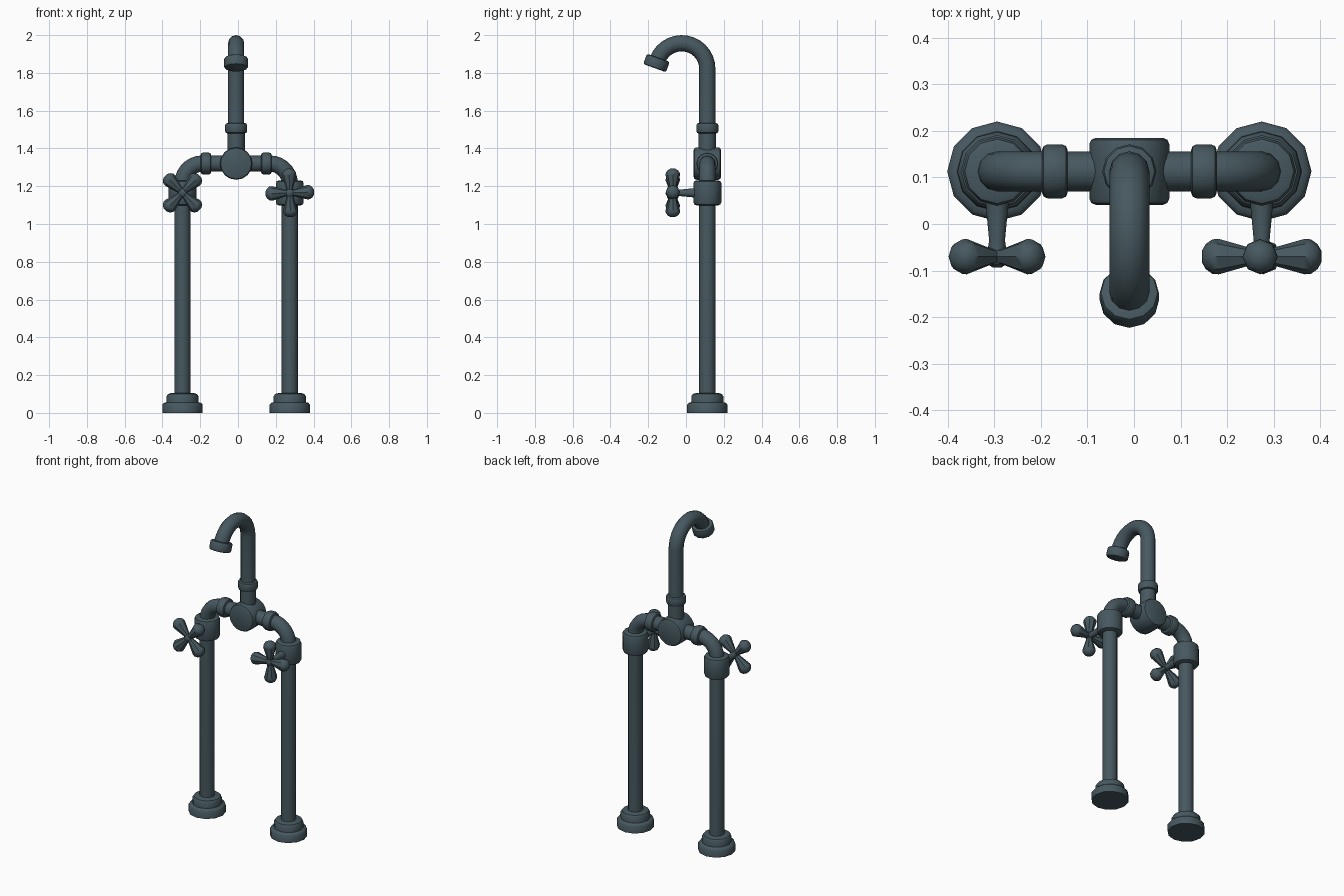
import bpy, bmesh, math
from mathutils import Vector as V

if "Cube" in bpy.data.objects:
    bpy.data.objects.remove(bpy.data.objects["Cube"])

mat = bpy.data.materials.new("dark_slate_metal")
mat.diffuse_color = (0.062, 0.098, 0.114, 1)
mat.use_nodes = True
mat.node_tree.nodes["Principled BSDF"].inputs["Base Color"].default_value = mat.diffuse_color

CX, CY = -0.01, 0.113      # centre of the tap body
LEG = 0.284                # leg offset from the centre
ARM_Z = 1.32               # height of the cross pipe
R = 0.043                  # pipe radius
X, Y, Z = V((1, 0, 0)), V((0, 1, 0)), V((0, 0, 1))


def sweep(name, pts, radii, tans, side, n=12):
    """Closed round tube through pts; tans are directions, side is a fixed perpendicular."""
    bm = bmesh.new()
    rings = []
    for p, r, t in zip(pts, radii, tans):
        up = t.cross(side).normalized()
        rings.append([bm.verts.new(p + r * (math.cos(a) * side + math.sin(a) * up))
                      for a in (2 * math.pi * i / n for i in range(n))])
    for a, b in zip(rings, rings[1:]):
        for i in range(n):
            j = (i + 1) % n
            bm.faces.new((a[i], a[j], b[j], b[i]))
    bm.faces.new(rings[0])
    bm.faces.new(rings[-1])
    bmesh.ops.recalc_face_normals(bm, faces=bm.faces)
    me = bpy.data.meshes.new(name)
    bm.to_mesh(me)
    bm.free()
    me.materials.append(mat)
    ob = bpy.data.objects.new(name, me)
    bpy.context.collection.objects.link(ob)
    bpy.ops.object.select_all(action='DESELECT')
    ob.select_set(True)
    bpy.context.view_layer.objects.active = ob
    bpy.ops.object.shade_smooth_by_angle(angle=math.radians(40))
    return ob


def lathe(name, origin, axis, side, profile, n=12):
    """Turned part: profile is (distance along axis, radius)."""
    return sweep(name, [origin + axis * d for d, _ in profile],
                 [r for _, r in profile], [axis] * len(profile), side, n)


def collar(name, centre, axis, side, length, r, bevel, n=12):
    h = length / 2
    b = bevel
    return lathe(name, centre, axis, side,
                 [(-h, r - b), (-h + b * .3, r - b * .3), (-h + b, r),
                  (h - b, r), (h - b * .3, r - b * .3), (h, r - b)], n)


body = V((CX, CY, ARM_Z))

for s, label in ((-1, "left"), (1, "right")):
    foot = V((CX + s * LEG, CY, 0))
    # stepped floor flange
    lathe(label + "_flange", foot, Z, X,
          [(0, .107), (.043, .107), (.053, .099), (.056, .086), (.062, .085),
           (.088, .085), (.100, .077), (.105, .06)])
    # leg with elbow running into the body
    B = 0.105
    pts, tans = [foot + Z * .05], [Z]
    for i in range(8):
        a = math.pi / 2 * i / 7
        pts.append(foot + V((-s * B * (1 - math.cos(a)), 0, ARM_Z - B + B * math.sin(a))))
        tans.append(V((-s * math.sin(a), 0, math.cos(a))))
    pts.append(body + X * s * .03)
    tans.append(-s * X)
    sweep(label + "_leg_pipe", pts, [R] * len(pts), tans, Y)
    # joint ring on the cross pipe and valve collar on the leg
    collar(label + "_joint_ring", body + X * s * .16, X, Y, .055, .058, .012)
    collar(label + "_valve_collar", foot + Z * 1.165, Z, X, .132, .074, .016)
    # valve stem and hub
    hub = foot + V((0, -.183, 1.165))
    lathe(label + "_valve_stem", hub, Y, X,
          [(-.023, .01), (-.016, .02), (.015, .02), (.035, .017), (.14, .027)])
    # cross handle, the left one turned by 45 degrees
    for k in range(4):
        a = math.pi / 2 * k + (math.pi / 4 if s < 0 else math.radians(2))
        d = V((math.cos(a), 0, math.sin(a)))
        lathe(f"{label}_handle_arm_{k + 1}", hub, d, Y,
              [(0, .018), (.025, .019), (.092, .038), (.106, .037), (.120, .027), (.128, .013)], 8)

# round tap body lying front to back
collar("tap_body", body, Y, X, .144, .086, .014, 16)

# spout: riser and hooked arc
AR, az = 0.136, 1.821
riser = V((CX, CY, 0))
pts, tans, rad = [riser + Z * 1.36, riser + Z * 1.5, riser + Z * 1.53], [Z, Z, Z], [.046, .046, R]
END = math.radians(160)
for i in range(15):
    a = END * i / 14
    pts.append(V((CX, CY - AR + AR * math.cos(a), az + AR * math.sin(a))))
    tans.append(V((0, -math.sin(a), math.cos(a))))
    rad.append(R)
sweep("spout_pipe", pts, rad, tans, X)
collar("spout_ring", riser + Z * 1.507, Z, X, .055, .058, .012)
collar("spout_nozzle", pts[-1] + tans[-1] * .016, tans[-1], X, .058, .064, .010)
